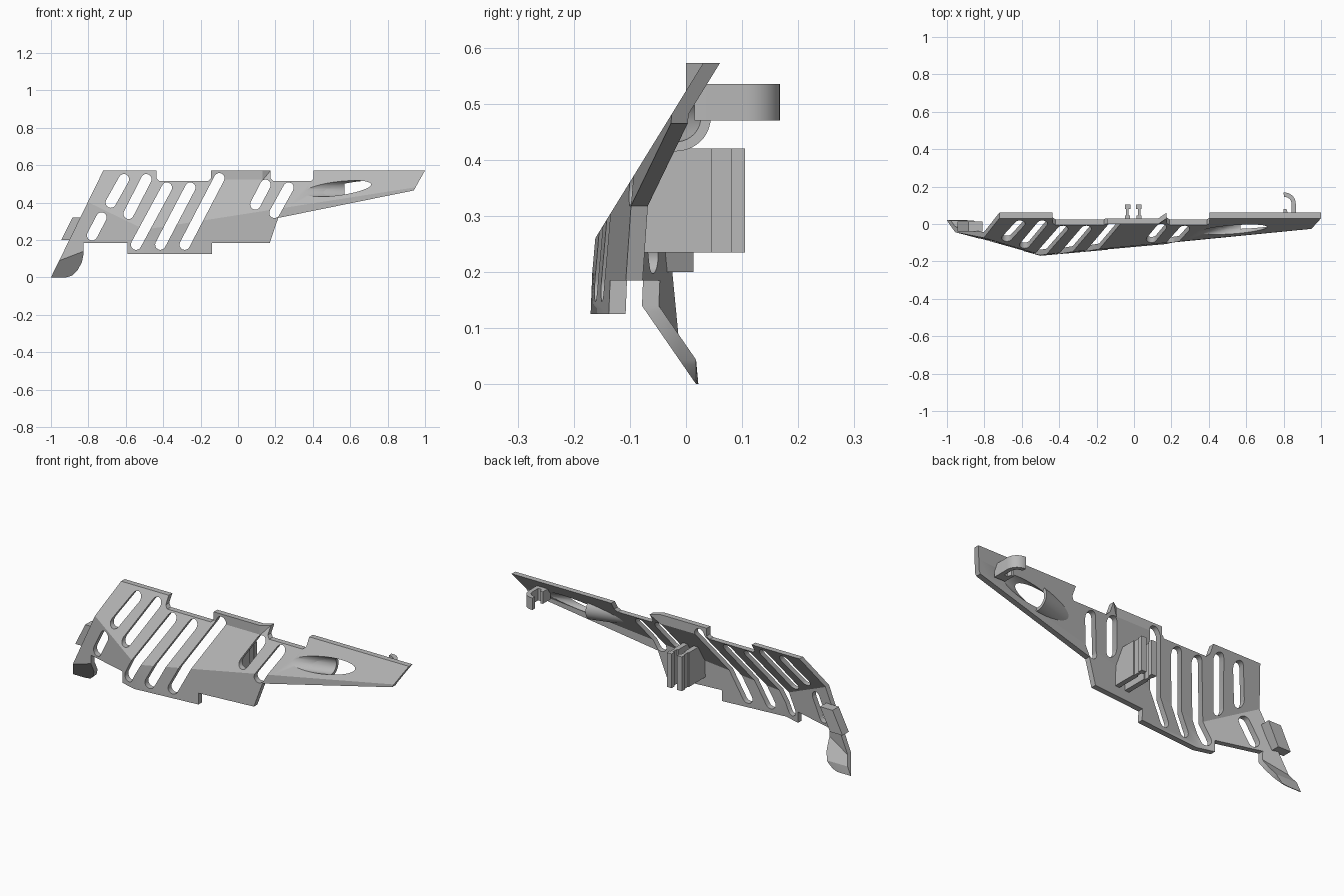
import bpy, bmesh, math
from mathutils import Vector, Matrix

cube = bpy.data.objects.get("Cube")
if cube:
    bpy.data.objects.remove(cube)

grey = bpy.data.materials.new("light_grey")
grey.use_nodes = True
grey.diffuse_color = (0.48, 0.48, 0.48, 1)
grey.node_tree.nodes["Principled BSDF"].inputs["Base Color"].default_value = grey.diffuse_color


def finish(name, bm):
    bmesh.ops.recalc_face_normals(bm, faces=bm.faces[:])
    mesh = bpy.data.meshes.new(name)
    bm.to_mesh(mesh)
    bm.free()
    mesh.materials.append(grey)
    obj = bpy.data.objects.new(name, mesh)
    bpy.context.collection.objects.link(obj)
    return obj


def prism(name, points, axis, lo, hi):
    """Extrude a 2D outline along one axis."""
    place = {"x": lambda p, d: (d, p[0], p[1]),
             "y": lambda p, d: (p[0], d, p[1]),
             "z": lambda p, d: (p[0], p[1], d)}[axis]
    bm = bmesh.new()
    a, b = [[bm.verts.new(place(p, d)) for p in points] for d in (lo, hi)]
    bm.faces.new(a)
    bm.faces.new(b)
    n = len(points)
    for i in range(n):
        j = (i + 1) % n
        bm.faces.new((a[i], a[j], b[j], b[i]))
    return finish(name, bm)


# Facets of the panel as planes y = a*x + b*z + c
UPPER = (0, 0.616, -0.322)
LOWER = (0.09, 0.04, -0.13)
LEFT = (-0.28, 0.04, -0.315)
TAIL = (0, -0.69, 0.018)
THICK = 0.03


def depth(plane, x, z):
    return plane[0] * x + plane[1] * z + plane[2]


def front_y(x, z):
    y = max(depth(p, x, z) for p in (UPPER, LOWER, LEFT))
    if x < -0.8 and z < 0.184:
        y = max(y, depth(TAIL, x, z))
    if -0.15 < x < 0.131:          # upright lip in the middle
        y = min(y, 0)
    return y


def back_y(x, z):
    y = front_y(x, z)
    if x < -0.8 and z < 0.184:
        return max(y + 0.004, min(y + THICK, 0.018))
    return y + THICK


def slot(x1, z1, x2, z2, r=0.028, steps=8):
    turn = math.atan2(z2 - z1, x2 - x1)
    pts = []
    for cx, cz, start in ((x2, z2, turn - math.pi / 2), (x1, z1, turn + math.pi / 2)):
        for i in range(steps + 1):
            t = start + math.pi * i / steps
            pts.append((cx + r * math.cos(t), cz + r * math.sin(t)))
    return pts


# Main panel with slots
outline = [(-0.72, 0.572), (-0.435, 0.572), (-0.435, 0.53), (-0.42, 0.515),
           (-0.16, 0.515), (-0.145, 0.53), (-0.145, 0.572), (0.175, 0.572),
           (0.175, 0.53), (0.19, 0.515), (0.39, 0.515), (0.405, 0.53),
           (0.405, 0.572), (1, 0.572), (0.94, 0.465), (0.215, 0.318),
           (0.17, 0.185), (-0.14, 0.185), (-0.14, 0.125), (-0.59, 0.125),
           (-0.59, 0.185), (-0.825, 0.185), (-0.825, 0.13), (-0.835, 0.08),
           (-0.86, 0.035), (-0.89, 0.008), (-0.92, 0), (-1, 0)]
slots = [(-0.68, 0.40, -0.61, 0.525), (-0.585, 0.34, -0.49, 0.525),
         (-0.545, 0.175, -0.38, 0.48), (-0.415, 0.175, -0.255, 0.48),
         (-0.285, 0.175, -0.10, 0.53), (0.093, 0.39, 0.147, 0.495),
         (0.195, 0.345, 0.27, 0.48), (-0.78, 0.225, -0.73, 0.32)]
bm = bmesh.new()
for loop in [outline] + [slot(*s) for s in slots]:
    vs = [bm.verts.new((x, 0, z)) for x, z in loop]
    for i, v in enumerate(vs):
        bm.edges.new((v, vs[i - 1]))
bmesh.ops.triangle_fill(bm, use_beauty=True, edges=bm.edges[:], normal=(0, -1, 0))


def split(p, q):
    """Cut the flat sheet along the crease where two facets meet."""
    a, b, c = (p[i] - q[i] for i in range(3))
    co = Vector((a, 0, b)) * (-c / (a * a + b * b))
    bmesh.ops.bisect_plane(bm, geom=bm.verts[:] + bm.edges[:] + bm.faces[:],
                           dist=1e-5, plane_co=co, plane_no=(a, 0, b))


for p, q in ((UPPER, LOWER), (UPPER, LEFT), (LOWER, LEFT), (LEFT, TAIL),
             (UPPER, (0, 0, 0)), (TAIL, (0, 0, 0.018 - THICK))):
    split(p, q)
split((1, 0, 0), (0, 0, 0.13))

front = bm.verts[:]
rim = [e for e in bm.edges if e.is_boundary]
faces = bm.faces[:]
back = {v: bm.verts.new((v.co.x, back_y(v.co.x, v.co.z), v.co.z)) for v in front}
for v in front:
    v.co.y = front_y(v.co.x, v.co.z)
for f in faces:
    bm.faces.new([back[v] for v in reversed(f.verts)])
for e in rim:
    a, b = e.verts
    bm.faces.new((a, b, back[b], back[a]))
panel = finish("panel", bm)

# Slanted air duct opening through the panel
axis = Vector((1, 0.29, 0)).normalized()
centre = Vector((0.53, -0.03, 0.475))


def tube(radius):
    t = bmesh.new()
    m = Matrix.Translation(centre) @ axis.to_track_quat("Z", "Y").to_matrix().to_4x4()
    bmesh.ops.create_cone(t, cap_ends=True, segments=40, radius1=radius,
                          radius2=radius, depth=1, matrix=m)
    return t


bm = tube(0.06)
for co, no in (((0, UPPER[2] + 0.008, 0), (0, -1, UPPER[1])), ((0.57, 0, 0), (1, 0, 0))):
    cut = bmesh.ops.bisect_plane(bm, geom=bm.verts[:] + bm.edges[:] + bm.faces[:],
                                 plane_co=co, plane_no=no, clear_outer=True)
    bmesh.ops.holes_fill(bm, edges=[e for e in bm.edges if e.is_boundary], sides=0)
duct = finish("air_duct", bm)
bore = finish("bore_cutter", tube(0.043))
bore.hide_render = True
for obj in (panel, duct):
    mod = obj.modifiers.new("bore", "BOOLEAN")
    mod.operation = "DIFFERENCE"
    mod.solver = "EXACT"
    mod.object = bore
    bpy.context.view_layer.objects.active = obj
    bpy.ops.object.modifier_apply(modifier=mod.name)
bpy.data.objects.remove(bore)

# Rear centre clip: two plates with thickened tips and roots
plate = [(-0.1, 0.235), (0.105, 0.235), (0.105, 0.42), (-0.045, 0.42), (-0.1, 0.33)]
tip = [(0.08, 0.235), (0.105, 0.235), (0.105, 0.42), (0.08, 0.42)]
root = [(-0.1, 0.235), (0.045, 0.235), (0.045, 0.42), (-0.045, 0.42), (-0.1, 0.33)]
for side, s in (("left", 1), ("right", -1)):
    for part, shape, x0, x1 in (("plate", plate, 0.025, 0.04), ("tip", tip, 0.016, 0.045),
                                ("root", root, 0.018, 0.045)):
        lo, hi = sorted((s * x0 - 0.004, s * x1 - 0.004))
        prism(f"clip_{part}_{side}", shape, "x", lo, hi)

# Curved rear hook near the narrow end
arc = [math.radians(95 - 95 * i / 10) for i in range(11)]
hook = [(0.805 + 0.06 * math.cos(t), 0.108 + 0.06 * math.sin(t)) for t in arc]
hook += [(0.865, 0.015), (0.80, 0.015), (0.80, 0.08), (0.815, 0.08), (0.822, 0.06), (0.842, 0.06)]
hook += [(0.805 + 0.037 * math.cos(t), 0.108 + 0.037 * math.sin(t)) for t in reversed(arc)]
rear_hook = prism("rear_hook", hook, "z", 0.47, 0.535)

# Side tab on the wide end
prism("side_tab", [(-0.945, 0.2), (-0.87, 0.2), (-0.81, 0.32), (-0.885, 0.32)],
      "y", -0.04, 0.013)

# Smooth the round parts, keep creases sharp
bpy.ops.object.select_all(action="DESELECT")
for obj in (panel, duct, rear_hook):
    obj.select_set(True)
bpy.context.view_layer.objects.active = panel
bpy.ops.object.shade_smooth_by_angle(angle=math.radians(24))
